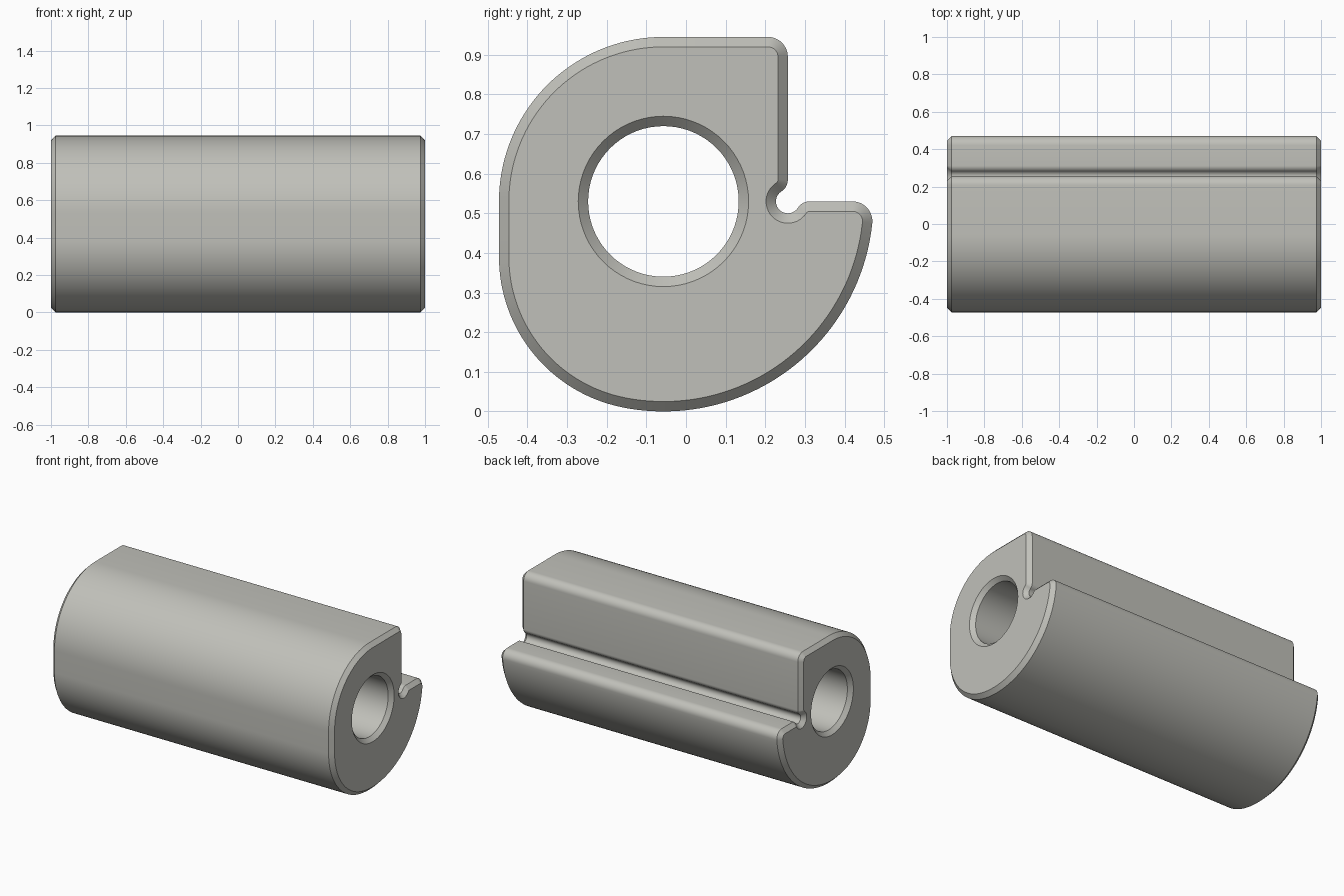
import bpy, bmesh
from math import sin, cos, radians, degrees, atan2, sqrt, hypot

if "Cube" in bpy.data.objects:
    bpy.data.objects.remove(bpy.data.objects["Cube"])

HALF, CHAMFER = 1.0, 0.025
CY, CZ = -0.057, 0.53            # bore centre
BORE, ROUND, CAM = 0.19, 0.415, 0.53   # bore, upper and lower radii
STEP_Y = 0.257                   # vertical wall of the notch
GROOVE, LIP, CORNER = 0.03, 0.035, 0.05
BLEND, BLEND_Y, BLEND_Z = 0.387, -0.028, -0.14


def arc(y, z, r, a0, a1, n):
    angles = [radians(a0 + (a1 - a0) * i / n) for i in range(n + 1)]
    return [(y + r * cos(a), z + r * sin(a)) for a in angles]


def outline(d):
    """Section of the body, moved into the material by d."""
    reach = sqrt((GROOVE + LIP) ** 2 - LIP ** 2)
    lip = degrees(atan2(reach, LIP))
    tip_y = sqrt((CAM - CORNER) ** 2 - CORNER ** 2)
    tip = degrees(atan2(-CORNER, tip_y))
    low = degrees(atan2(BLEND_Z, BLEND_Y))
    top = CZ + ROUND
    pts = arc(STEP_Y - CORNER, top - CORNER, CORNER - d, 90, 0, 10)
    pts += arc(STEP_Y - LIP, CZ + reach, LIP - d, 0, -lip, 8)
    pts += arc(STEP_Y, CZ, GROOVE + d, 180 - lip, 270 + lip, 24)
    pts += arc(STEP_Y + reach, CZ - LIP, LIP - d, 90 + lip, 90, 8)
    pts += arc(CY + tip_y, CZ - CORNER, CORNER - d, 90, tip, 10)
    pts += arc(CY, CZ, CAM - d, tip, low, 40)
    pts += arc(CY + BLEND_Y, CZ + BLEND_Z, BLEND - d, low, -180, 32)
    pts += arc(CY, CZ, ROUND - d, -180, -270, 36)
    # drop points that coincide where two arcs touch
    full = pts
    return [p for i, p in enumerate(full)
            if hypot(p[0] - full[i - 1][0], p[1] - full[i - 1][1]) > 1e-5]


def bore(d):
    return arc(CY, CZ, BORE + d, 0, 360, 72)[:-1]


def loft(bm, section):
    """Skin a section along x with chamfered ends; return the end loops."""
    stations = [(-HALF, CHAMFER), (CHAMFER - HALF, 0),
                (HALF - CHAMFER, 0), (HALF, CHAMFER)]
    rings = [[bm.verts.new((x, y, z)) for y, z in section(d)] for x, d in stations]
    for a, b in zip(rings, rings[1:]):
        n = len(a)
        for i in range(n):
            j = (i + 1) % n
            bm.faces.new((a[i], a[j], b[j], b[i]))
    return [[bm.edges.get((r[i - 1], r[i])) for i in range(len(r))]
            for r in (rings[0], rings[-1])]


# Notched body with a through bore
bm = bmesh.new()
outer = loft(bm, outline)
inner = loft(bm, bore)

# Flat end faces between the outline and the bore
for o, i in zip(outer, inner):
    bmesh.ops.triangle_fill(bm, edges=o + i, use_beauty=True)
bmesh.ops.recalc_face_normals(bm, faces=bm.faces[:])

mesh = bpy.data.meshes.new("notched_cylinder_block")
bm.to_mesh(mesh)
bm.free()
block = bpy.data.objects.new("notched_cylinder_block", mesh)
bpy.context.collection.objects.link(block)

# Plain warm grey
grey = bpy.data.materials.new("warm_grey")
grey.use_nodes = True
colour = (0.53, 0.53, 0.49, 1)
grey.diffuse_color = colour
grey.node_tree.nodes["Principled BSDF"].inputs["Base Color"].default_value = colour
mesh.materials.append(grey)

# Smooth curves, crisp chamfers
bpy.ops.object.select_all(action="DESELECT")
block.select_set(True)
bpy.context.view_layer.objects.active = block
bpy.ops.object.shade_smooth_by_angle(angle=radians(30))
